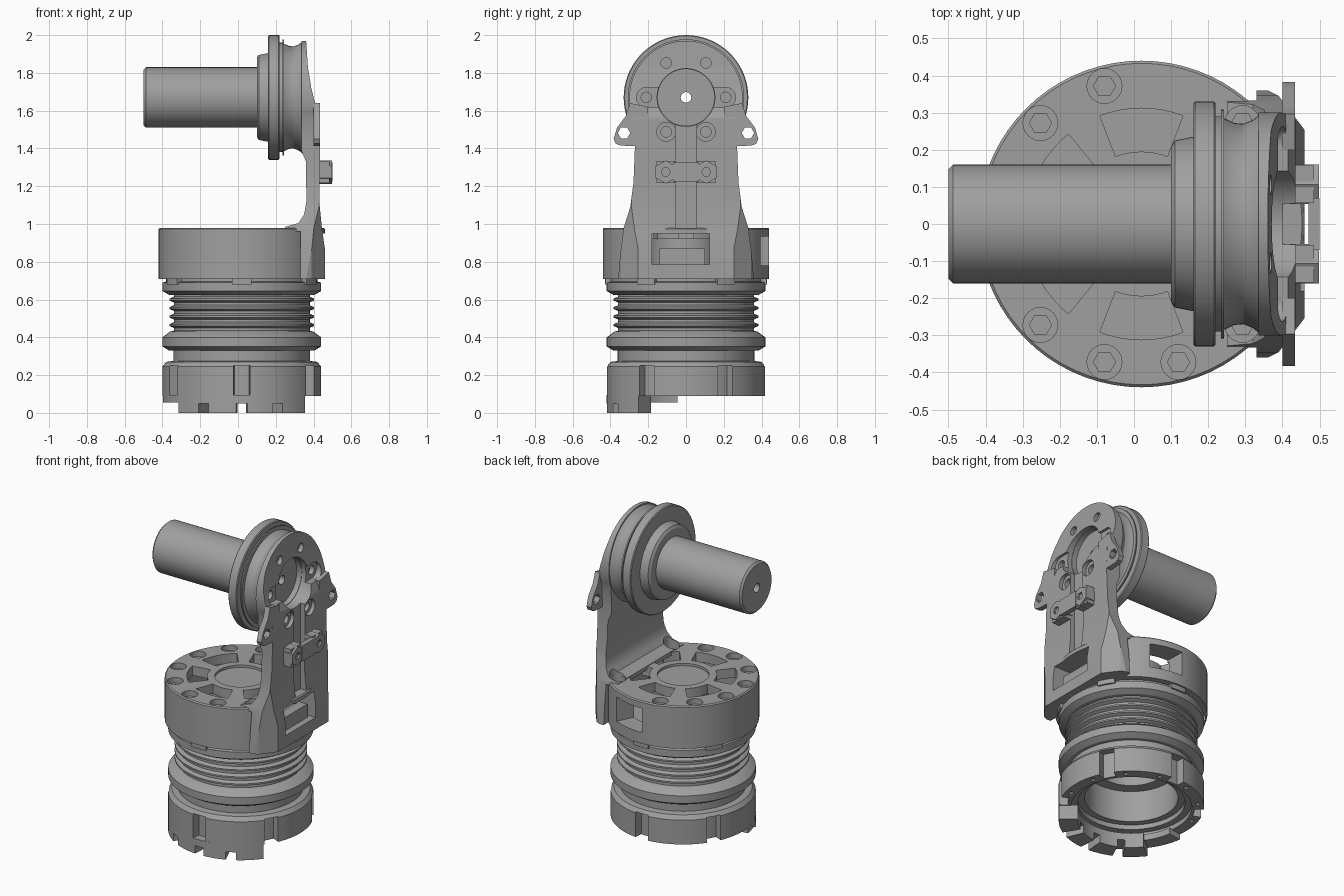
import bpy, bmesh
from math import sin, cos, pi, radians
from mathutils import Vector

cube = bpy.data.objects.get("Cube")
if cube:
    bpy.data.objects.remove(cube, do_unlink=True)

grey = bpy.data.materials.new("machined_grey")
grey.use_nodes = True
colour = (0.35, 0.35, 0.35, 1)
grey.diffuse_color = colour
grey.node_tree.nodes["Principled BSDF"].inputs["Base Color"].default_value = colour

CX = 0.02      # column axis
MZ = 1.67      # drive axis height
AXES = {"XY": lambda a, b, t: (a, b, t),
        "XZ": lambda a, b, t: (a, t, b),
        "YZ": lambda a, b, t: (t, a, b)}
parts = []


def finish(name, bm, keep=True):
    bmesh.ops.remove_doubles(bm, verts=bm.verts, dist=1e-5)
    bmesh.ops.recalc_face_normals(bm, faces=bm.faces)
    mesh = bpy.data.meshes.new(name)
    bm.to_mesh(mesh)
    bm.free()
    mesh.materials.append(grey)
    ob = bpy.data.objects.new(name, mesh)
    bpy.context.collection.objects.link(ob)
    if keep:
        parts.append(ob)
    return ob


def prism(name, plane, pts, lo, hi, keep=True):
    bm = bmesh.new()
    to3d = AXES[plane]
    face = bm.faces.new([bm.verts.new(to3d(a, b, lo)) for a, b in pts])
    grown = bmesh.ops.extrude_face_region(bm, geom=[face])["geom"]
    verts = [v for v in grown if isinstance(v, bmesh.types.BMVert)]
    bmesh.ops.translate(bm, verts=verts, vec=Vector(to3d(0, 0, hi - lo)))
    return finish(name, bm, keep)


def lathe(name, pts, axis, keep=True, steps=72):
    # points are (radius, height) round z, or (x, radius) round x
    bm = bmesh.new()
    if axis == "Z":
        co, cent = [(CX + r, 0, z) for r, z in pts], (CX, 0, 0)
    else:
        co, cent = [(x, 0, MZ + r) for x, r in pts], (0, 0, MZ)
    vs = [bm.verts.new(c) for c in co]
    edges = [bm.edges.new((vs[i - 1], vs[i])) for i in range(len(vs))]
    bmesh.ops.spin(bm, geom=vs + edges, cent=cent, angle=2 * pi, steps=steps,
                   axis=(0, 0, 1) if axis == "Z" else (1, 0, 0))
    return finish(name, bm, keep)


def circle(a, b, r, n=24, phase=0.0):
    return [(a + r * cos(phase + 2 * pi * i / n), b + r * sin(phase + 2 * pi * i / n))
            for i in range(n)]


def box(a0, a1, b0, b1):
    return [(a0, b0), (a1, b0), (a1, b1), (a0, b1)]


def sector(mid, half, r0, r1, n=8):
    angles = [radians(mid - half + 2 * half * i / n) for i in range(n + 1)]
    return ([(CX + r1 * cos(t), r1 * sin(t)) for t in angles]
            + [(CX + r0 * cos(t), r0 * sin(t)) for t in reversed(angles)])


def boolean(target, cutter, op="DIFFERENCE"):
    mod = target.modifiers.new("bool", "BOOLEAN")
    mod.operation, mod.solver, mod.object = op, "EXACT", cutter
    bpy.context.view_layer.objects.active = target
    bpy.ops.object.modifier_apply(modifier=mod.name)
    bpy.data.objects.remove(cutter, do_unlink=True)


def cut(target, plane, pts, lo, hi):
    boolean(target, prism("cutter", plane, pts, lo, hi, keep=False))


# Column: hollow base, flanges and ribbed bellows
ribs = []
for i in range(4):
    z = 0.45 + i * 0.045
    ribs += [(0.36, z), (0.383, z + 0.01), (0.383, z + 0.02), (0.36, z + 0.03)]
column = lathe("column", [(0.35, 0.09), (0.42, 0.09), (0.42, 0.245), (0.40, 0.27),
                          (0.362, 0.275), (0.362, 0.33), (0.385, 0.33), (0.42, 0.352),
                          (0.42, 0.40), (0.38, 0.43), (0.36, 0.435)] + ribs +
               [(0.36, 0.625), (0.385, 0.625), (0.42, 0.645), (0.42, 0.69), (0.40, 0.695),
                (0.40, 0.72), (0, 0.72), (0, 0.60), (0.2, 0.60), (0.2, 0.35), (0.27, 0.35),
                (0.27, 0.15), (0.31, 0.15), (0.31, 0.12), (0.35, 0.12)], "Z")
for k in range(6):
    cut(column, "XY", sector(30 + 60 * k, 6, 0.368, 0.5), 0.05, 0.25)
for k in range(12):
    t = radians(15 + 30 * k)
    cut(column, "XY", circle(CX + 0.385 * cos(t), 0.385 * sin(t), 0.014, 10), 0.05, 0.13)

# Locating tabs under the housing
for k in range(6):
    prism("locating_tab", "XY", sector(30 + 60 * k, 7, 0.36, 0.43), 0.68, 0.715)

# Castellated foot on the front of the base
foot = prism("castellated_foot", "XY", sector(-90, 53, 0.31, 0.42, 24), 0, 0.095)
for a in (-119, -90, -63):
    cut(foot, "XY", sector(a, 4, 0.25, 0.5), -0.05, 0.05)
prism("foot_step", "XY", sector(-157, 15, 0.33, 0.42), 0.055, 0.095)

# Housing ring with cavity, pockets, bolt recesses and side window
housing = lathe("housing", [(0, 0.71), (0.44, 0.71), (0.44, 0.973), (0.433, 0.98),
                            (0.15, 0.98), (0.15, 0.965), (0, 0.965)], "Z")
boolean(housing, lathe("cutter", [(0.185, 0.76), (0.325, 0.76), (0.325, 0.92),
                                  (0.185, 0.92)], "Z", keep=False))
for k in range(6):
    cut(housing, "XY", sector(30 + 60 * k, 21, 0.195, 0.312), 0.85, 1.05)
for k in range(12):
    if k != 2:
        t = radians(15 + 30 * k)
        x, y = CX + 0.385 * cos(t), 0.385 * sin(t)
        cut(housing, "XY", circle(x, y, 0.047), 0.945, 1.05)
        cut(housing, "XY", circle(x, y, 0.03, 6), 0.90, 1.0)
cut(housing, "XY", sector(78, 14, 0.28, 0.5), 0.78, 0.935)
cut(housing, "YZ", box(-0.18, 0.125, 0.785, 0.95), 0.28, 0.6)

# Bracket arm: side profile trimmed by face outline and plan
arm = prism("bracket_arm", "XZ", [
    (0.33, 0.71), (0.46, 0.71), (0.46, 0.87), (0.445, 0.97), (0.432, 1.1), (0.435, 1.56),
    (0.41, 1.63), (0.388, 1.72), (0.37, 1.83), (0.36, 1.98), (0.335, 1.98), (0.335, 1.39),
    (0.36, 1.33), (0.362, 1.12), (0.35, 1.05), (0.32, 1.005), (0.25, 0.985),
    (0.25, 0.96), (0.33, 0.96)], -0.45, 0.45)
half = [(0.36, 0.70), (0.347, 0.85), (0.33, 0.98), (0.295, 1.09), (0.278, 1.22), (0.27, 1.42)]
half += [(0.3 * cos(radians(a)), MZ + 0.3 * sin(radians(a))) for a in range(-22, 87, 6)]
outline = half + [(-y, z) for y, z in reversed(half)]
plan = [(0.2, 0.40), (0.35, 0.365), (0.39, 0.345), (0.47, 0.24)]
plan += [(x, -y) for x, y in reversed(plan)]
boolean(arm, prism("cutter", "YZ", outline, 0.1, 0.6, False), "INTERSECT")
boolean(arm, prism("cutter", "XY", plan, 0.5, 2.1, False), "INTERSECT")

# Arm openings: bore, channel, window, bolt holes and side slots
cut(arm, "YZ", circle(0, MZ, 0.153, 48), 0.3, 0.6)
cut(arm, "YZ", box(-0.055, 0.055, 0.93, 1.60), 0.402, 0.6)
cut(arm, "YZ", box(-0.18, 0.125, 0.785, 0.95), 0.28, 0.6)
for k in range(6):
    t = radians(60 * k)
    y, z = 0.21 * cos(t), MZ + 0.21 * sin(t)
    cut(arm, "YZ", circle(y, z, 0.028, 16), 0.3, 0.6)
    if z < MZ - 0.1:
        cut(arm, "YZ", circle(y, z, 0.05), 0.41, 0.6)
for s in (-1, 1):
    slot = circle(s * 0.21, MZ, 0.053)
    cut(arm, "YZ", slot, 0.372, 0.6)
    cut(arm, "YZ", box(s * 0.17 - 0.04, s * 0.17 + 0.04, MZ - 0.0525, MZ + 0.0525), 0.372, 0.6)
    cut(arm, "XY", circle(CX + 0.272, s * 0.272, 0.047), 0.9, 1.1)
prism("window_ledge", "YZ", box(-0.14, 0.1, 0.78, 0.87), 0.36, 0.42)

# Side ears and the hex clamp
for s, side in ((1, "back"), (-1, "front")):
    ear_pts = [(0.2, 1.41), (0.345, 1.415), (0.372, 1.425), (0.383, 1.45), (0.365, 1.51),
               (0.32, 1.57), (0.296, 1.64), (0.2, 1.62)]
    ear = prism(side + "_ear", "YZ", [(s * y, z) for y, z in ear_pts], 0.40, 0.434)
    cut(ear, "YZ", circle(s * 0.328, 1.482, 0.033, 6), 0.3, 0.6)
    nut = prism(side + "_clamp_nut", "YZ", circle(s * 0.107, 1.275, 0.062, 6, pi / 6), 0.42, 0.498)
    cut(nut, "YZ", circle(s * 0.107, 1.275, 0.024, 6), 0.46, 0.6)
prism("clamp_bridge", "YZ", box(-0.07, 0.07, 1.225, 1.325), 0.47, 0.5)
for s in (-1, 1):
    prism("clamp_pad", "YZ", box(s * 0.107 - 0.05, s * 0.107 + 0.05, 1.217, 1.333), 0.425, 0.485)

# Drive unit: motor barrel, collar, disc and flared hub with a through hole
lathe("drive_unit", [
    (-0.5, 0.028), (-0.5, 0.148), (-0.488, 0.16), (0.10, 0.16), (0.10, 0.21), (0.11, 0.225),
    (0.16, 0.235), (0.16, 0.325), (0.165, 0.33), (0.215, 0.33), (0.22, 0.325), (0.22, 0.29),
    (0.235, 0.29), (0.235, 0.308), (0.243, 0.308), (0.243, 0.285), (0.27, 0.272), (0.295, 0.27),
    (0.32, 0.28), (0.343, 0.298), (0.343, 0.15), (0.31, 0.15), (0.31, 0.028)], "X")

# Smooth curved faces, keep machined edges crisp
bpy.ops.object.select_all(action="DESELECT")
for ob in parts:
    ob.select_set(True)
bpy.context.view_layer.objects.active = parts[0]
bpy.ops.object.shade_smooth_by_angle(angle=radians(25))
